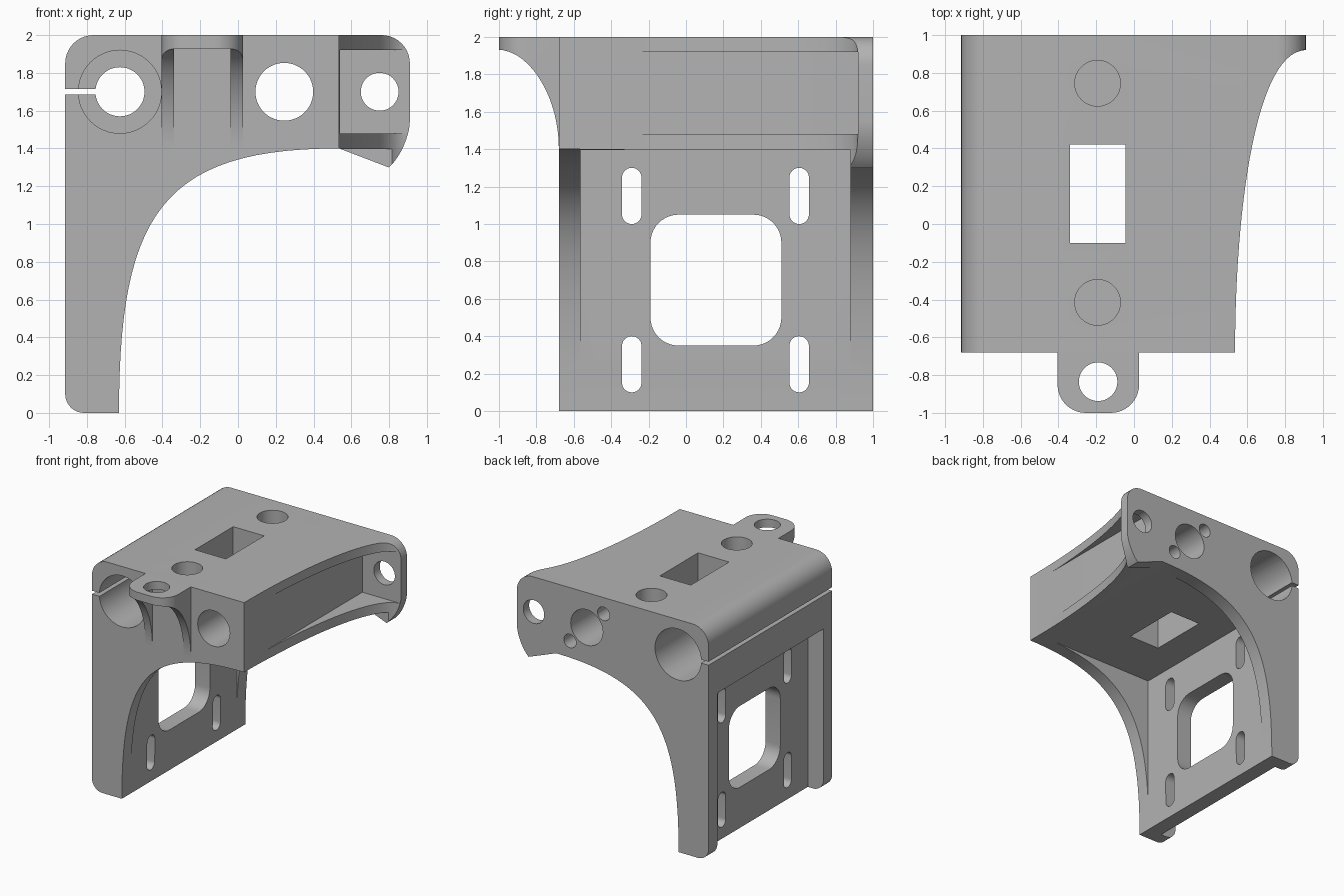
import bpy, bmesh, math
from mathutils import Vector

cube = bpy.data.objects.get("Cube")
if cube:
    bpy.data.objects.remove(cube, do_unlink=True)

grey = bpy.data.materials.new("plain grey")
grey.use_nodes = True
grey.diffuse_color = (0.45, 0.45, 0.45, 1)
grey.node_tree.nodes["Principled BSDF"].inputs["Base Color"].default_value = grey.diffuse_color


def rounded(corners, steps=10):
    """Outline from (x, y, radius) right-angle corners."""
    out = []
    for i, (x, y, r) in enumerate(corners):
        p = Vector((x, y))
        if r == 0:
            out.append(p)
            continue
        u = (Vector(corners[i - 1][:2]) - p).normalized()
        v = (Vector(corners[(i + 1) % len(corners)][:2]) - p).normalized()
        for k in range(steps + 1):
            a = math.pi / 2 * k / steps
            out.append(p + r * (u + v - v * math.cos(a) - u * math.sin(a)))
    return out


def box2d(x0, x1, y0, y1, r=0):
    return rounded([(x0, y0, r), (x1, y0, r), (x1, y1, r), (x0, y1, r)])


def circle(x, y, r, n=48):
    return [(x + r * math.cos(math.tau * k / n), y + r * math.sin(math.tau * k / n)) for k in range(n)]


def curve(a, b, c, d, n=28):
    a, b, c, d = map(Vector, (a, b, c, d))
    ts = [k / n for k in range(n + 1)]
    return [a * (1 - t) ** 3 + b * 3 * t * (1 - t) ** 2 + c * 3 * t * t * (1 - t) + d * t ** 3 for t in ts]


def prism(name, axis, pts, lo, hi):
    """Extrude a flat outline along an axis from lo to hi."""
    place = {"x": lambda p, h: (h, p[0], p[1]),
             "y": lambda p, h: (p[0], h, p[1]),
             "z": lambda p, h: (p[0], p[1], h)}[axis]
    bm = bmesh.new()
    ends = [[bm.verts.new(place(p, h)) for p in pts] for h in (lo, hi)]
    for ring in ends:
        bm.faces.new(ring)
    for i in range(len(pts)):
        bm.faces.new((ends[0][i - 1], ends[0][i], ends[1][i], ends[1][i - 1]))
    bmesh.ops.recalc_face_normals(bm, faces=bm.faces)
    mesh = bpy.data.meshes.new(name)
    bm.to_mesh(mesh)
    bm.free()
    mesh.materials.append(grey)
    obj = bpy.data.objects.new(name, mesh)
    bpy.context.scene.collection.objects.link(obj)
    return obj


def cut(target, axis, pts, lo, hi):
    cutter = prism("cutter", axis, pts, lo, hi)
    cutter.hide_render = True
    mod = target.modifiers.new("cut", "BOOLEAN")
    mod.operation, mod.solver, mod.object = "DIFFERENCE", "EXACT", cutter
    bpy.context.view_layer.update()
    result = target.evaluated_get(bpy.context.evaluated_depsgraph_get())
    mesh = bpy.data.meshes.new_from_object(result)
    target.modifiers.clear()
    target.data = mesh
    bpy.data.objects.remove(cutter, do_unlink=True)


# Body: side profile with leg, curved gusset and flange
FRONT, BACK, TOP, UNDER = -0.68, 1.0, 2.0, 1.4
gusset = curve((-0.63, 0), (-0.63, 1.05), (-0.4, UNDER), (0.535, UNDER))
outer = rounded([(0.91, UNDER, 0.15), (0.91, TOP, 0.15), (-0.915, TOP, 0.15),
                 (-0.915, 0, 0.1), (-0.63, 0, 0)])
body = prism("bracket_body", "y", outer[:-1] + gusset, FRONT, BACK)

# Channel between the gussets and recess behind the leg plate
cut(body, "y", box2d(-0.625, 1.1, -0.1, 1.396), -0.565, 0.88)
cut(body, "y", box2d(-1.1, -0.765, -0.1, UNDER), -0.565, 0.88)

# Curved side of the block and pocket between its ribs
sweep = curve((0.535, FRONT), (0.535, 0.1), (0.65, 0.92), (0.91, 0.92))
cut(body, "z", [(0.535, -1.1)] + sweep + [(1.1, 0.92), (1.1, -1.1)], 1.2, 2.2)
cut(body, "x", box2d(-1.1, 0.92, 1.48, 1.92), 0.54, 1.1)

# Leg window and four slots
cut(body, "x", box2d(-0.19, 0.51, 0.35, 1.05, 0.15), -1.1, -0.4)
for y in (-0.29, 0.605):
    for z in (0.1, 1.0):
        cut(body, "x", box2d(y - 0.052, y + 0.052, z, z + 0.3, 0.0515), -1.1, -0.4)

# Clamped bore with wide ends, and its slit
cut(body, "y", circle(-0.625, 1.7, 0.13), -1.1, 1.1)
for lo, hi in ((-1.1, -0.08), (0.4, 1.1)):
    cut(body, "y", circle(-0.625, 1.7, 0.22), lo, hi)
cut(body, "y", box2d(-1.1, -0.63, 1.685, 1.715), -1.1, 1.1)

# Centre bore, flange hole and small screw holes
cut(body, "y", circle(0.245, 1.7, 0.153), -1.1, 1.1)
cut(body, "y", circle(0.75, 1.7, 0.1), 0.8, 1.1)
for s in (-1, 1):
    cut(body, "y", circle(0.245 + s * 0.16, 1.7 - s * 0.16, 0.058), 0.6, 1.1)

# Top window and blind holes
cut(body, "z", box2d(-0.34, -0.045, -0.1, 0.42), 1.0, 2.2)
for y in (-0.415, 0.745):
    cut(body, "z", circle(-0.193, y, 0.121), 1.6, 2.2)

# Front tab with two curved ribs
tab = prism("front_tab", "z", rounded([(-0.405, FRONT, 0), (-0.405, -1, 0.15),
                                       (0.027, -1, 0.15), (0.027, FRONT, 0)]), UNDER, TOP)
under = curve((-1.0, 1.93), (-0.85, 1.93), (-0.68, 1.7), (FRONT, UNDER))
cut(tab, "x", [(-1.1, 1.3), (-1.1, 1.93)] + under + [(FRONT, 1.3)], -0.6, 0.2)
cut(tab, "x", box2d(-1.1, -0.5, 1.2, 1.93), -0.34, -0.04)
cut(tab, "z", circle(-0.19, -0.835, 0.102), 1.8, 2.2)

# Smooth curved walls, crisp edges
for obj in (body, tab):
    bpy.ops.object.select_all(action="DESELECT")
    obj.select_set(True)
    bpy.context.view_layer.objects.active = obj
    bpy.ops.object.shade_smooth_by_angle(angle=math.radians(25))
